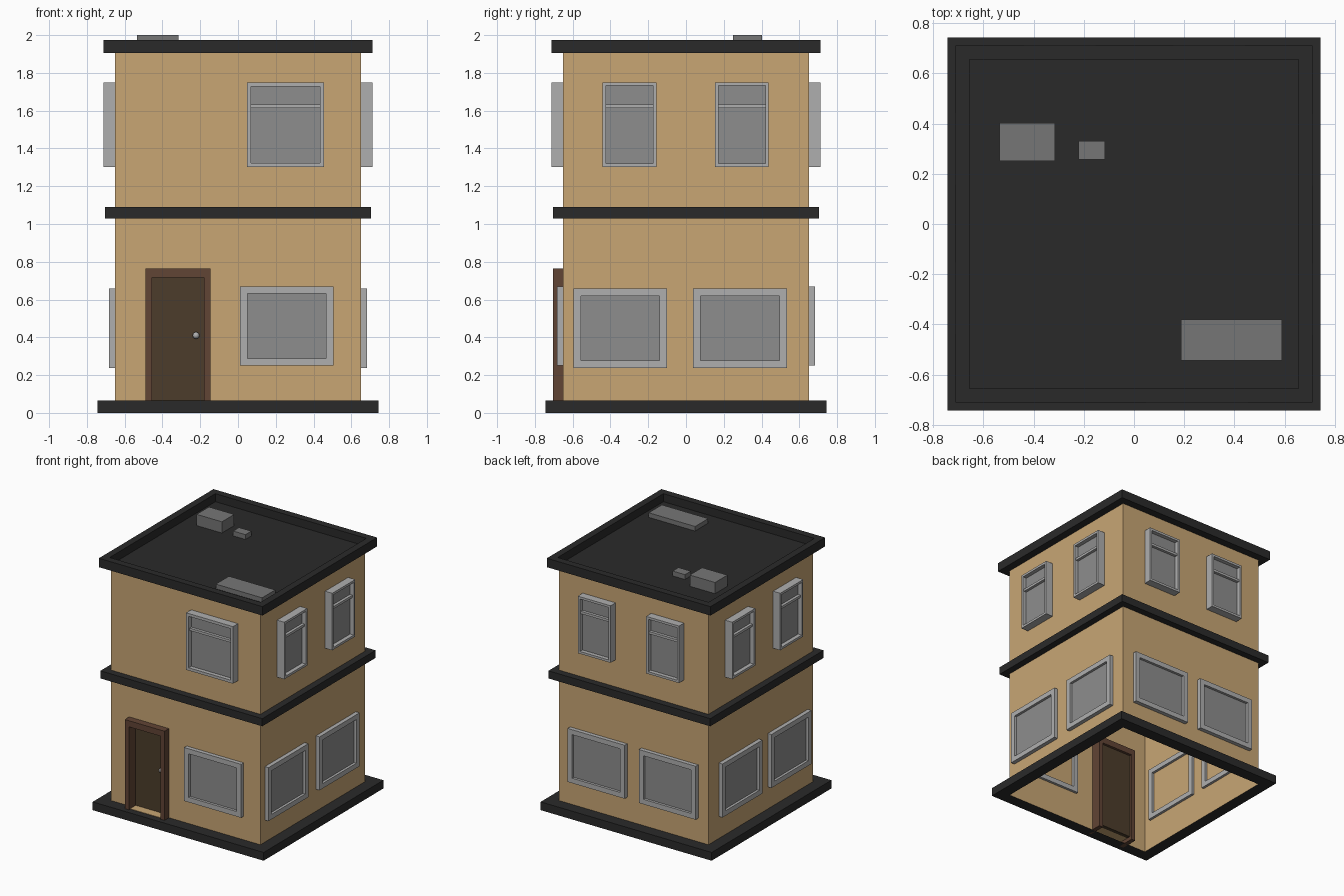
import bpy, bmesh
from math import pi
from mathutils import Matrix, Vector

if "Cube" in bpy.data.objects:
    bpy.data.objects.remove(bpy.data.objects["Cube"])


def material(name, rgb):
    m = bpy.data.materials.new(name)
    m.diffuse_color = (*rgb, 1)
    m.use_nodes = True
    m.node_tree.nodes["Principled BSDF"].inputs["Base Color"].default_value = m.diffuse_color
    return m


TAN = material("tan_render", (0.58, 0.38, 0.175))
DARK = material("dark_trim", (0.023, 0.023, 0.023))
BROWN = material("brown_wood", (0.12, 0.058, 0.035))
DOOR = material("dark_wood", (0.072, 0.046, 0.024))
FRAME = material("frame_grey", (0.43, 0.43, 0.43))
GLASS = material("glass_grey", (0.27, 0.27, 0.27))
GREY = material("roof_grey", (0.18, 0.18, 0.18))


def finish(name, bm, mat, turn=0):
    bm.transform(Matrix.Rotation(turn, 4, 'Z'))
    me = bpy.data.meshes.new(name)
    bm.to_mesh(me)
    bm.free()
    me.materials.append(mat)
    ob = bpy.data.objects.new(name, me)
    bpy.context.collection.objects.link(ob)
    return ob


def boxes(name, mat, spans, turn=0):
    """Each span is (x0, x1, y0, y1, z0, z1)."""
    bm = bmesh.new()
    for x0, x1, y0, y1, z0, z1 in spans:
        centre = Vector((x0 + x1, y0 + y1, z0 + z1)) / 2
        size = Matrix.Diagonal((x1 - x0, y1 - y0, z1 - z0, 1))
        bmesh.ops.create_cube(bm, size=1, matrix=Matrix.Translation(centre) @ size)
    return finish(name, bm, mat, turn)


def square_sweep(name, mat, profile, cap=False):
    """Sweep (half width, height) points round a square plan."""
    bm = bmesh.new()
    rings = [[bm.verts.new((sx * r, sy * r, z))
              for sx, sy in ((-1, -1), (1, -1), (1, 1), (-1, 1))] for r, z in profile]
    for a, b in zip(rings, rings[1:]):
        for i in range(4):
            j = (i + 1) % 4
            bm.faces.new((a[i], a[j], b[j], b[i]))
    if cap:
        bm.faces.new(rings[-1])
    return finish(name, bm, mat)


# Walls: plain sheets, the front one notched for the door
W, TOP = 0.65, 1.91
bm = bmesh.new()
plain = [(-W, 0), (W, 0), (W, TOP), (-W, TOP)]
notched = [(-W, 0), (-0.47, 0), (-0.47, 0.74), (-0.165, 0.74), (-0.165, 0),
           (W, 0), (W, TOP), (-W, TOP)]
for k, outline in enumerate((notched, plain, plain, plain)):
    rot = Matrix.Rotation(k * pi / 2, 4, 'Z')
    bm.faces.new([bm.verts.new(rot @ Vector((x, -W, z))) for x, z in outline])
bmesh.ops.remove_doubles(bm, verts=bm.verts[:], dist=1e-4)
finish("walls", bm, TAN)

# Dark trim bands and the roof with its raised rim
square_sweep("base_plinth", DARK, [(W, 0), (0.743, 0), (0.743, 0.065), (W, 0.065)])
square_sweep("middle_band", DARK, [(W, 1.03), (0.703, 1.03), (0.703, 1.09), (W, 1.09)])
square_sweep("roof", DARK, [(W, 1.905), (0.711, 1.905), (0.711, 1.975),
                            (0.656, 1.975), (0.656, 1.912)], cap=True)

# Boxes on the roof
boxes("roof_vent_large", GREY, [(-0.535, -0.315, 0.25, 0.403, 1.912, 2.0)])
boxes("roof_vent_small", GREY, [(-0.222, -0.115, 0.257, 0.33, 1.912, 1.95)])
boxes("roof_skylight", GREY, [(0.187, 0.59, -0.543, -0.38, 1.912, 1.948)])

# Door
boxes("door_frame", BROWN, [(-0.49, -0.455, -0.705, -0.57, 0, 0.765),
                            (-0.18, -0.145, -0.705, -0.57, 0, 0.765),
                            (-0.455, -0.18, -0.705, -0.57, 0.717, 0.765)])
boxes("door", DOOR, [(-0.455, -0.18, -0.62, -0.59, 0.03, 0.717)])
boxes("door_threshold", TAN, [(-0.455, -0.18, -0.69, -0.62, 0.03, 0.068)])
bm = bmesh.new()
bmesh.ops.create_uvsphere(bm, u_segments=16, v_segments=10, radius=0.018,
                          matrix=Matrix.Translation((-0.222, -0.635, 0.41)))
for f in bm.faces:
    f.smooth = True
finish("door_knob", bm, FRAME)


def window(name, side, x0, x1, z0, z1, border, front, glass, back, transom=None):
    """Window on the front wall, turned to the given side (0 front, 1 right, 2 back, 3 left)."""
    turn, b = side * pi / 2, border
    bars = [(x0, x0 + b, -front, -back, z0, z1), (x1 - b, x1, -front, -back, z0, z1),
            (x0 + b, x1 - b, -front, -back, z0, z0 + b),
            (x0 + b, x1 - b, -front, -back, z1 - b, z1)]
    if transom:
        bars.append((x0 + b, x1 - b, -front + 0.01, -back, *transom))
    boxes(name + "_frame", FRAME, bars, turn)
    boxes(name + "_glass", GLASS, [(x0 + b, x1 - b, -glass, -0.653, z0 + b, z1 - b)], turn)


# Lower windows: side, span along the wall, sill height
lower = [(0, 0.01, 0.505, 0.25), (1, -0.595, -0.1, 0.238), (1, 0.038, 0.535, 0.238),
         (2, -0.552, -0.055, 0.25), (2, 0.067, 0.562, 0.25),
         (3, -0.52, -0.025, 0.238), (3, 0.087, 0.585, 0.238)]
for i, (side, x0, x1, z) in enumerate(lower):
    window(f"lower_window_{i}", side, x0, x1, z, z + 0.42, 0.039, 0.682, 0.662, 0.63)

# Upper windows: one wide at the front, a pair on each other side
upper = [(0, 0.048, 0.455)]
for side in (1, 2, 3):
    upper += [(side, -0.442, -0.157), (side, 0.153, 0.438)]
for i, (side, x0, x1) in enumerate(upper):
    window(f"upper_window_{i}", side, x0, x1, 1.302, 1.75, 0.018 if side else 0.022,
           0.712, 0.68, 0.64, (1.613, 1.632))
